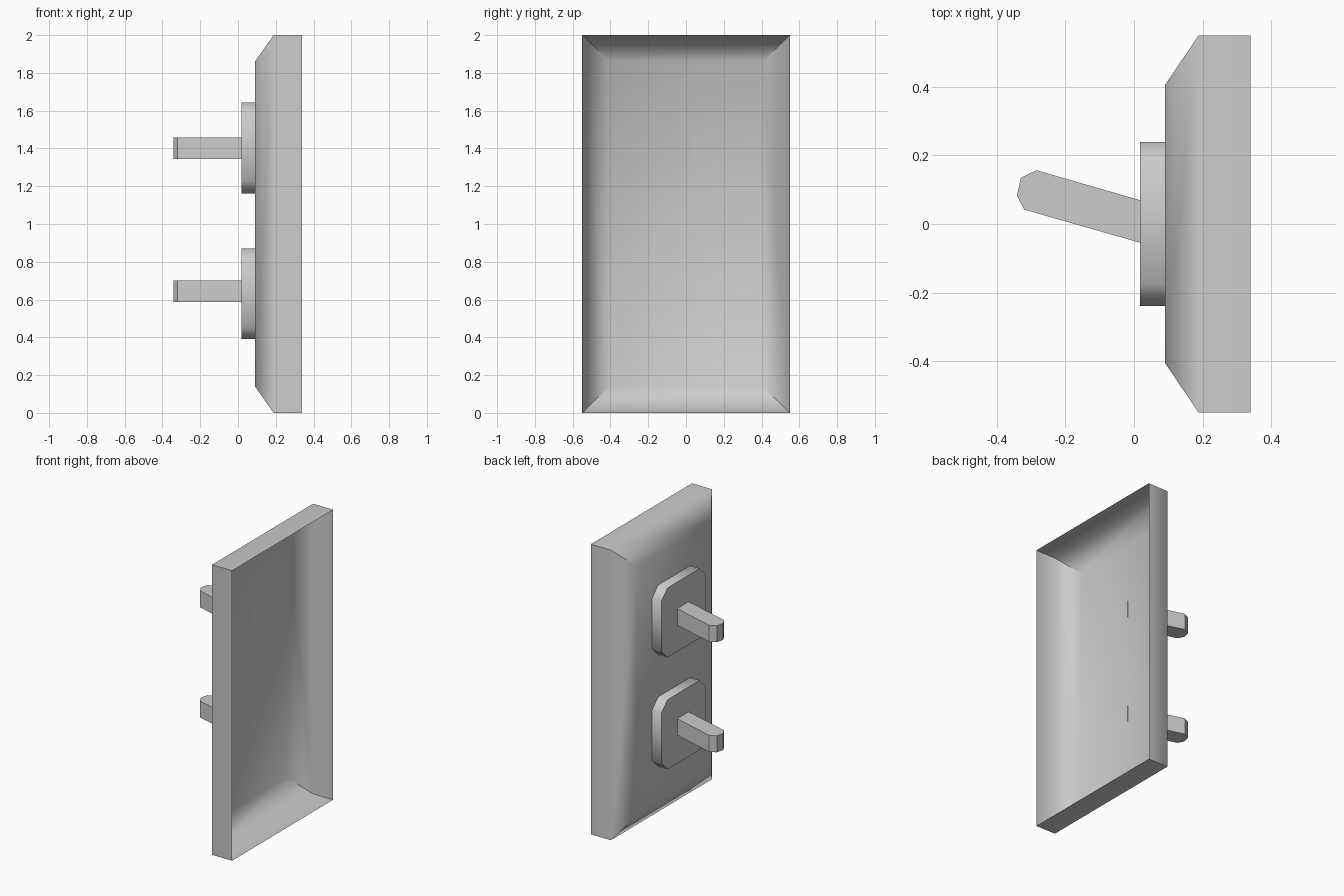
import bpy
import bmesh

cube = bpy.data.objects.get("Cube")
if cube:
    bpy.data.objects.remove(cube, do_unlink=True)

grey = bpy.data.materials.new("plain grey")
grey.use_nodes = True
grey.diffuse_color = (0.6, 0.6, 0.6, 1)
grey.node_tree.nodes["Principled BSDF"].inputs["Base Color"].default_value = (0.6, 0.6, 0.6, 1)


def finish(name, bm):
    mesh = bpy.data.meshes.new(name)
    bm.to_mesh(mesh)
    bm.free()
    mesh.materials.append(grey)
    obj = bpy.data.objects.new(name, mesh)
    bpy.context.collection.objects.link(obj)
    return obj


def loft(bm, rings, cap_start=True, cap_end=True):
    """Skin a list of equal-length point rings and cap the chosen ends."""
    loops = [[bm.verts.new(p) for p in ring] for ring in rings]
    n = len(loops[0])
    for a, b in zip(loops, loops[1:]):
        for i in range(n):
            j = (i + 1) % n
            bm.faces.new((a[i], a[j], b[j], b[i]))
    if cap_start:
        bm.faces.new(loops[0][::-1])
    if cap_end:
        bm.faces.new(loops[-1])
    return loops


def rectangle(x, half_y, half_z):
    return [(x, sy * half_y, 1 + sz * half_z)
            for sy, sz in ((-1, -1), (1, -1), (1, 1), (-1, 1))]


# Wall plate: thin shell with sloped borders, open at the back
bm = bmesh.new()
loops = loft(bm, [rectangle(0.34, 0.55, 1), rectangle(0.188, 0.55, 1),
                  rectangle(0.09, 0.405, 0.86)], cap_start=False)
for a, b in zip(loops, loops[1:]):
    for v, w in zip(a, b):
        bm.edges.get((v, w)).smooth = False  # crisp mitred corners
for f in bm.faces:
    f.smooth = True
bm.normal_update()
if loops[-1][0].link_faces and max(bm.faces, key=lambda f: -f.calc_center_median().x).normal.x > 0:
    bmesh.ops.reverse_faces(bm, faces=bm.faces[:])
finish("wall_plate", bm)


# Switch pads: square with chamfered corners
def pad_ring(x, z, half=0.24, cut=0.065):
    k = half - cut
    corners = [(-k, -half), (k, -half), (half, -k), (half, k),
               (k, half), (-k, half), (-half, k), (-half, -k)]
    return [(x, y, z + dz) for y, dz in corners]


# Lever outline seen from above, with a blunted tip
lever_outline = [(0.092, 0.048), (-0.285, 0.157), (-0.33, 0.135),
                 (-0.342, 0.083), (-0.32, 0.042), (0.058, -0.066)]

for label, pad_z, lever_z in (("lower", 0.631, 0.643), ("upper", 1.402, 1.402)):
    bm = bmesh.new()
    loft(bm, [pad_ring(0.09, pad_z), pad_ring(0.018, pad_z)], cap_start=False)
    bmesh.ops.recalc_face_normals(bm, faces=bm.faces[:])
    for f in bm.faces:
        f.smooth = len(f.verts) == 4
    finish(label + "_switch_pad", bm)

    bm = bmesh.new()
    loft(bm, [[(x, y, lever_z + dz) for x, y in lever_outline] for dz in (-0.057, 0.057)])
    bmesh.ops.recalc_face_normals(bm, faces=bm.faces[:])
    finish(label + "_switch_lever", bm)
